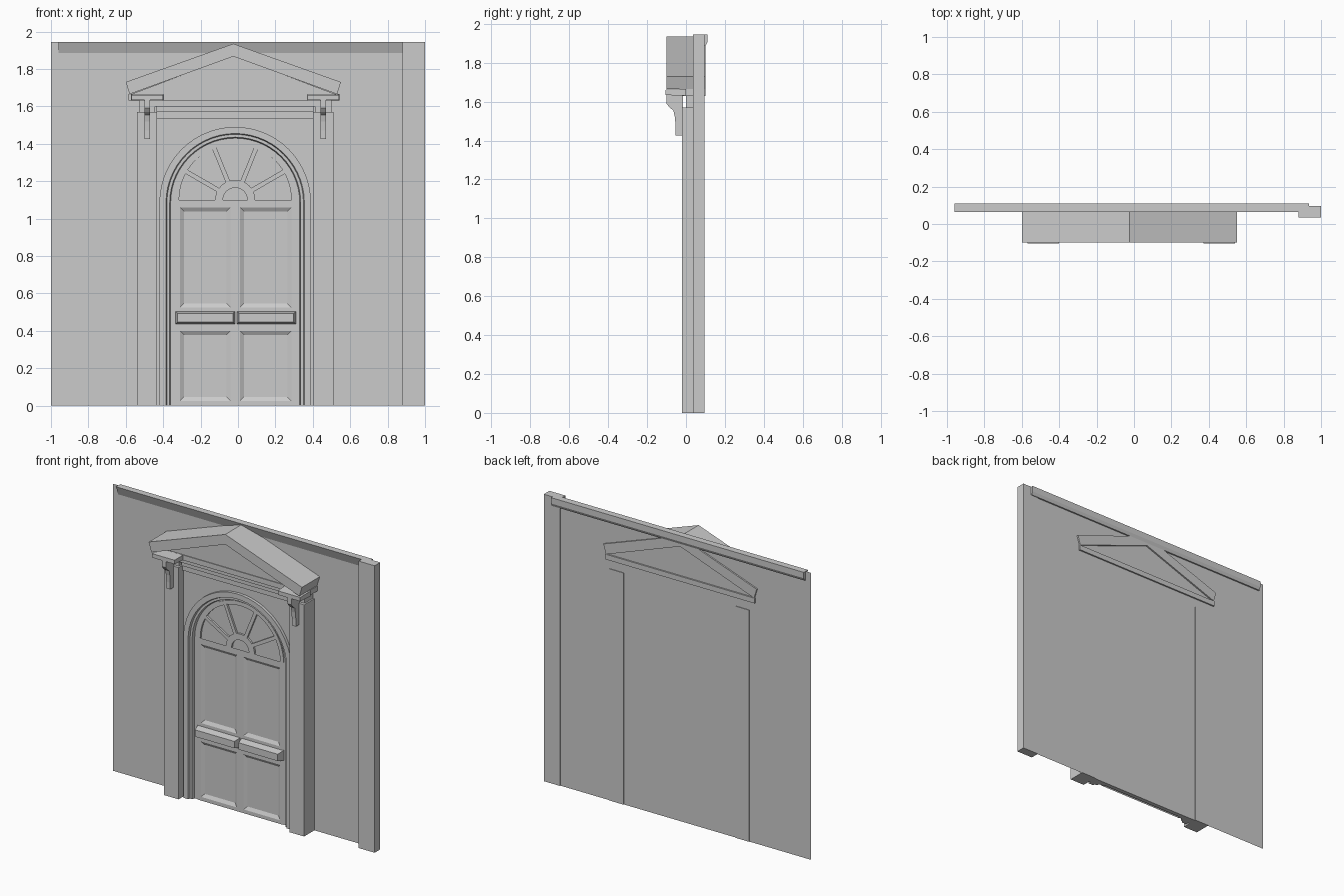
import bpy, bmesh
from math import sin, cos, pi, radians

if "Cube" in bpy.data.objects:
    bpy.data.objects.remove(bpy.data.objects["Cube"])

stone = bpy.data.materials.new("pale_grey_stone")
stone.use_nodes = True
COLOUR = (0.6, 0.6, 0.6, 1)
stone.diffuse_color = COLOUR
stone.node_tree.nodes["Principled BSDF"].inputs["Base Color"].default_value = COLOUR

CX = -0.015      # door axis
SPRING = 1.085   # height where the arch starts
WALL = 0.09      # wall plane


def finish(name, bm, smooth=False, solid=True):
    if solid:
        bmesh.ops.recalc_face_normals(bm, faces=bm.faces)
    mesh = bpy.data.meshes.new(name)
    bm.to_mesh(mesh)
    bm.free()
    mesh.materials.append(stone)
    ob = bpy.data.objects.new(name, mesh)
    bpy.context.collection.objects.link(ob)
    if smooth:
        bpy.ops.object.select_all(action="DESELECT")
        ob.select_set(True)
        bpy.context.view_layer.objects.active = ob
        bpy.ops.object.shade_smooth_by_angle(angle=radians(30))
    return ob


def prism(name, outline, a, b, axis="y", inset=0.0):
    """Extrude an outline; (x, z) along y or (y, z) along x. inset shrinks the a end."""
    us, vs = [p[0] for p in outline], [p[1] for p in outline]
    cu, cv = (min(us) + max(us)) / 2, (min(vs) + max(vs)) / 2
    bm = bmesh.new()
    rings = []
    for t, d in ((a, inset), (b, 0)):
        ring = []
        for u, v in outline:
            u -= d * (1 if u > cu else -1)
            v -= d * (1 if v > cv else -1)
            ring.append(bm.verts.new((u, t, v) if axis == "y" else (t, u, v)))
        rings.append(ring)
        bm.faces.new(ring)
    n = len(outline)
    for i in range(n):
        j = (i + 1) % n
        bm.faces.new((rings[0][i], rings[0][j], rings[1][j], rings[1][i]))
    return finish(name, bm)


def box(name, x0, x1, y0, y1, z0, z1, inset=0.0):
    return prism(name, [(x0, z0), (x1, z0), (x1, z1), (x0, z1)], y0, y1, inset=inset)


def arc(r, z, segs=28):
    return [(CX - r * cos(pi * i / segs), z + r * sin(pi * i / segs)) for i in range(segs + 1)]


def arch_path(r):
    return [(CX - r, 0)] + arc(r, SPRING) + [(CX + r, 0)]


# Wall sheet, corner pilaster and top moulding
bm = bmesh.new()
bm.faces.new([bm.verts.new(p) for p in
              ((-1, WALL, 0), (0.95, WALL, 0), (0.95, WALL, 1.945), (-1, WALL, 1.945))])
finish("wall", bm, solid=False)
box("corner_pilaster", 0.88, 1, 0.035, 0.095, 0, 1.945)
prism("top_moulding", [(0.065, 1.945), (0.088, 1.885), (0.1, 1.885), (0.11, 1.905), (0.11, 1.945)],
      -0.96, 0.935, axis="x")

# Flat surround with an arched opening
prism("door_surround", [(CX - 0.42, 0), (CX - 0.42, 1.6), (CX + 0.42, 1.6), (CX + 0.42, 0)]
      + arch_path(0.39)[::-1], 0.035, WALL)

# Arch moulding: one profile of (radius, depth) swept round the opening
profile = [(0.405, 0.088), (0.405, 0.015), (0.37, 0.015), (0.365, 0.03),
           (0.35, 0.03), (0.345, 0.05), (0.31, 0.05), (0.31, 0.088)]
bm = bmesh.new()
rows = [[bm.verts.new((x, y, z)) for x, z in arch_path(r)] for r, y in profile]
for k, row in enumerate(rows):
    nxt = rows[(k + 1) % len(rows)]
    for i in range(len(row) - 1):
        bm.faces.new((row[i], row[i + 1], nxt[i + 1], nxt[i]))
for end in (0, -1):
    bm.faces.new([row[end] for row in rows])
finish("arch_moulding", bm, smooth=True)

# Door leaf: a grid of faces with four sunken panels
xs = [-0.335, -0.31, -0.04, 0.01, 0.285, 0.31]
zs = [0, 0.025, 0.4, 0.525, 1.06, 1.1]
DOOR = 0.045
bm = bmesh.new()
grid = [[bm.verts.new((x, DOOR, z)) for x in xs] for z in zs]
panels = []
for r in range(5):
    for c in range(5):
        f = bm.faces.new((grid[r][c], grid[r][c + 1], grid[r + 1][c + 1], grid[r + 1][c]))
        if r in (1, 3) and c in (1, 3):
            panels.append(f)
bm.normal_update()
bmesh.ops.inset_individual(bm, faces=panels, thickness=0.03, depth=-0.012)
finish("door_leaf", bm, solid=False)
box("door_core", -0.335, 0.31, DOOR + 0.014, 0.088, 0, 1.1)

# Fanlight: pane sheet, outer rim, hub and radiating bars
FAN = 1.1
prism("fan_panes", arc(0.325, FAN), 0.058, 0.088)
prism("fan_rim", arc(0.325, FAN) + arc(0.3, FAN)[::-1], DOOR, 0.07)
prism("fan_hub", arc(0.107, FAN, 16) + arc(0.065, FAN, 16)[::-1], DOOR, 0.07)
for n, deg in enumerate((30, 68, 112, 150)):
    c, s = cos(radians(deg)), sin(radians(deg))
    w = 0.012
    prism(f"fan_bar_{n + 1}", [(CX + r * c - o * s, FAN + r * s + o * c)
          for r, o in ((0.1, -w), (0.305, -w), (0.305, w), (0.1, w))], DOOR, 0.07)

# Twin rails across the door, flared toward the front
for side, x0, x1 in (("right", -0.335, -0.015), ("left", -0.007, 0.31)):
    box(f"{side}_door_rail", x0, x1, 0.0, DOOR + 0.005, 0.435, 0.505, inset=0.012)

# Columns, necks, cap blocks and scroll brackets on both sides
bracket = [(-0.015, 1.635), (-0.1, 1.635), (-0.1, 1.59), (-0.085, 1.57), (-0.065, 1.555),
           (-0.057, 1.52), (-0.053, 1.47), (-0.053, 1.425), (-0.015, 1.425)]
for side, s in (("right", -1), ("left", 1)):
    m = CX + s * 0.471
    box(f"{side}_column", m - 0.054, m + 0.054, -0.02, 0.094, 0, 1.57)
    box(f"{side}_column_neck", m - 0.043, m + 0.043, 0.0, WALL, 1.57, 1.635)
    b = [(m - 0.088, 1.63), (m + 0.088, 1.63), (m + 0.088, 1.665), (m - 0.088, 1.665)]
    prism(f"{side}_cap_block", b, -0.105, 0.0, inset=0.004)
    prism(f"{side}_bracket", bracket, m - 0.015, m + 0.015, axis="x")

# Stepped lintel between the columns
box("lintel_lower", CX - 0.42, CX + 0.42, 0.025, WALL, 1.535, 1.57)
box("lintel_middle", CX - 0.42, CX + 0.42, 0.015, WALL, 1.57, 1.6)
box("lintel_upper", CX - 0.43, CX + 0.43, 0.0, WALL, 1.6, 1.635)

# Pediment: base course, recessed triangle and a sloping frame
PX = -0.025
box("pediment_base", PX - 0.56, PX + 0.56, -0.02, 0.1, 1.63, 1.665)
prism("pediment_field", [(PX - 0.56, 1.66), (PX + 0.56, 1.66), (PX, 1.87)], -0.015, WALL)
rake = [(-0.555, 1.665), (-0.575, 1.73), (0, 1.935), (0.575, 1.73), (0.555, 1.665), (0, 1.867)]
prism("pediment_rake", [(PX + x, z) for x, z in rake], -0.1, 0.1)
